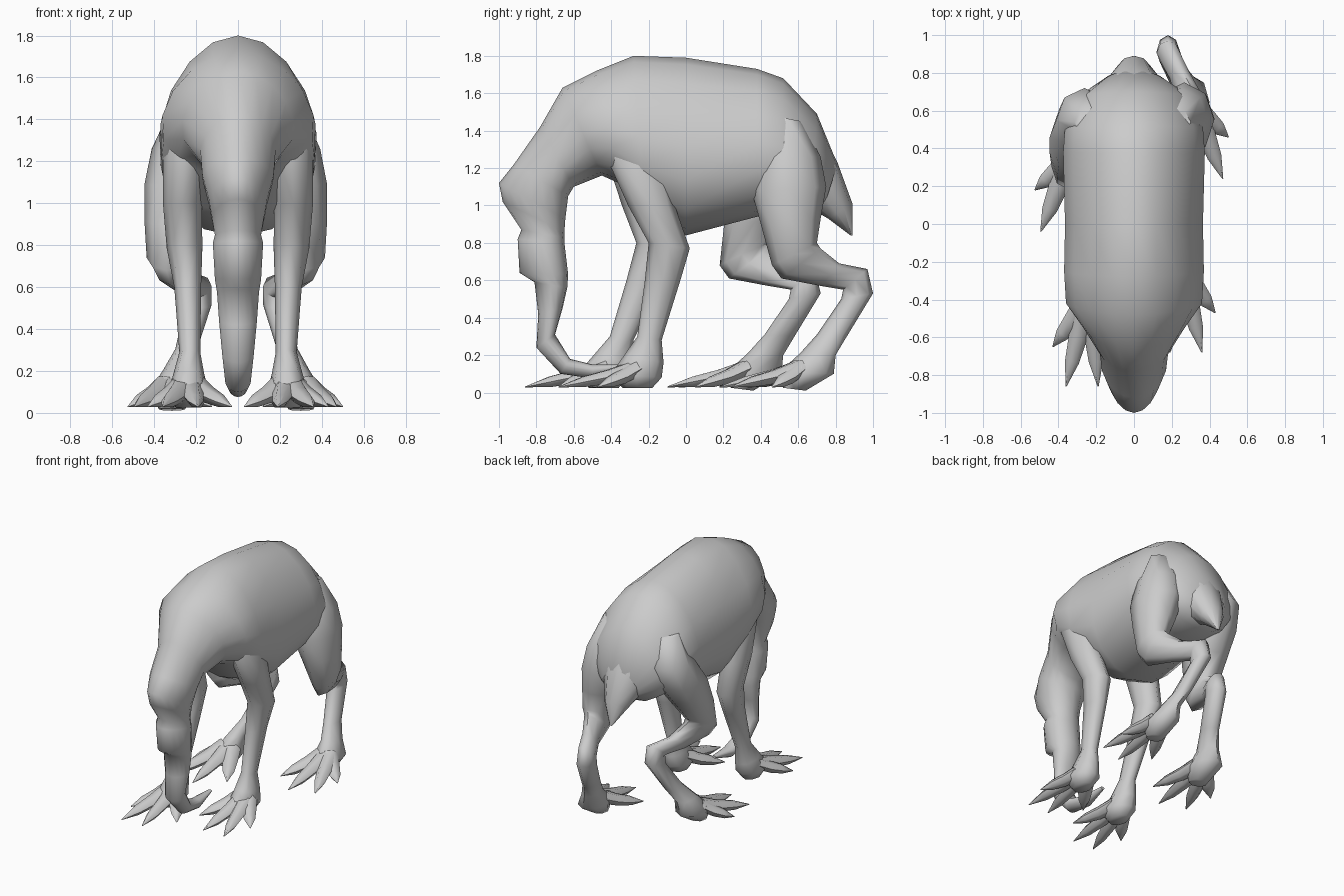
import bpy, bmesh, math
from mathutils import Vector

if "Cube" in bpy.data.objects:
    bpy.data.objects.remove(bpy.data.objects["Cube"], do_unlink=True)

hide = bpy.data.materials.new("grey_hide")
hide.use_nodes = True
colour = (0.6, 0.6, 0.6, 1)
hide.diffuse_color = colour
hide.node_tree.nodes["Principled BSDF"].inputs["Base Color"].default_value = colour


def loft(bm, rings, sides, taper=0):
    """Skin a row of ovals (centre, two half axes); taper narrows the first-axis end."""
    loops = []
    for c, a, b in rings:
        turn = [2 * math.pi * i / sides for i in range(sides)]
        loops.append([bm.verts.new(c + a * math.cos(t) + b * math.sin(t) * (1 - taper * math.cos(t)))
                      for t in turn])
    for low, high in zip(loops, loops[1:]):
        for i in range(sides):
            j = (i + 1) % sides
            bm.faces.new((low[i], low[j], high[j], high[i]))
    bm.faces.new(loops[0])
    bm.faces.new(loops[-1])


def section(y1, z1, y2, z2, x, half_width):
    """Oval spanning two side-profile points."""
    p, q = Vector((x, y1, z1)), Vector((x, y2, z2))
    return (p + q) / 2, (p - q) / 2, Vector((half_width, 0, 0))


def finish(name, bm):
    bmesh.ops.recalc_face_normals(bm, faces=bm.faces)
    mesh = bpy.data.meshes.new(name)
    bm.to_mesh(mesh)
    bm.free()
    mesh.materials.append(hide)
    obj = bpy.data.objects.new(name, mesh)
    bpy.context.collection.objects.link(obj)
    bpy.ops.object.select_all(action="DESELECT")
    obj.select_set(True)
    bpy.context.view_layer.objects.active = obj
    bpy.ops.object.shade_smooth_by_angle(angle=math.radians(60))


# Body, head and curled trunk: upper y z, lower y z, half width
BODY = [
    (.81, 1.22, .74, 1.0, .15), (.7, 1.49, .66, .95, .29), (.52, 1.68, .5, .95, .365),
    (.38, 1.73, .38, .94, .375), (0, 1.79, 0, .84, .365), (-.28, 1.8, -.22, .95, .37),
    (-.48, 1.72, -.36, 1.12, .36), (-.66, 1.63, -.45, 1.16, .265),
    (-.78, 1.42, -.6, 1.1, .18), (-.92, 1.22, -.63, 1.05, .17),
    (-1, 1.12, -.645, .93, .14), (-.98, 1.02, -.65, .86, .125),
    (-.88, .87, -.65, .83, .11), (-.9, .82, -.65, .8, .12), (-.89, .64, -.63, .63, .11),
    (-.81, .59, -.635, .56, .1), (-.79, .42, -.66, .45, .09), (-.8, .24, -.7, .31, .075),
    (-.67, .1, -.62, .18, .06), (-.5, .075, -.5, .15, .045), (-.33, .13, -.33, .15, .015),
]
bm = bmesh.new()
loft(bm, [section(*s[:4], 0, s[4]) for s in BODY], 16, .17)
finish("body_and_trunk", bm)

# Short drooping tail
bm = bmesh.new()
TAIL = [(.68, 1.48, .55, 1.0, .2), (.81, 1.23, .69, .97, .15),
        (.89, 1.01, .76, .93, .085), (.89, .84, .88, .84, .01)]
loft(bm, [section(*s[:4], 0, s[4]) for s in TAIL], 10)
finish("tail", bm)

# Legs: front y z, back y z, x, half width
FRONT = [
    (-.36, 1.5, -.14, 1.45, .17, .1), (-.43, 1.27, -.1, 1.22, .25, .108),
    (-.31, 1.0, -.06, 1.0, .265, .093), (-.2, .8, .02, .77, .255, .085),
    (-.22, .6, -.03, .6, .24, .064), (-.26, .3, -.13, .28, .23, .05),
    (-.33, .2, -.12, .16, .235, .075), (-.4, .1, -.13, .08, .235, .1),
    (-.34, .025, -.18, .025, .235, .06),
]
HIND = [
    (.46, 1.48, .62, 1.45, .2, .1), (.38, 1.26, .72, 1.26, .25, .142),
    (.35, 1.08, .75, 1.1, .265, .16),
    (.4, .9, .72, .93, .295, .13), (.46, .68, .7, .8, .325, .09),
    (.51, .61, .72, .77, .305, .075), (.72, .57, .82, .69, .25, .06),
    (.84, .55, .97, .66, .18, .06), (.83, .5, 1, .53, .18, .06),
    (.7, .31, .86, .3, .235, .05), (.61, .21, .8, .2, .28, .06),
    (.5, .11, .79, .1, .3, .1), (.52, .025, .64, .01, .3, .06),
]
# Toe tips: x, y
FRONT_TOES = [(.43, -.47), (.36, -.68), (.19, -.68), (.03, -.5)]
HIND_TOES = [(.5, .46), (.47, .24), (.29, .18), (.12, .33)]


def toe(bm, root, tip):
    """Knuckled toe ending in a pointed claw."""
    along = tip - root
    across = Vector((-along.y, along.x, 0)).normalized()
    rings = []
    for t, lift, r in [(0, 0, .06), (.35, -.01, .05), (.68, -.005, .038), (1, 0, .003)]:
        centre = root + along * t + Vector((0, 0, lift))
        rings.append((centre, across * r, Vector((0, 0, r * .85))))
    loft(bm, rings, 6)


def leg(name, profile, toes, foot, side, stride, top, reach):
    """Leg with four toes; the stride pushes its lower part forward."""
    def place(v):
        slide = min(max((top - v.z) / reach, 0), 1) * stride
        return Vector((v.x * side, v.y - slide, v.z))

    bm = bmesh.new()
    loft(bm, [section(*s) for s in profile], 8)
    for x, y in toes:
        root = Vector((foot[0] + (x - foot[0]) * .2, foot[1], .13))
        toe(bm, root, Vector((x, y, .03)))
    for v in bm.verts:
        v.co = place(v.co)
    finish(name, bm)


# The right hind leg is set slightly wider
for label, side, spread, stride in (("left", 1, 1, 0), ("right", -1, -1.05, 1)):
    leg(label + "_front_leg", FRONT, FRONT_TOES, (.235, -.27), side, .18 * stride, 1.2, 1.1)
    leg(label + "_hind_leg", HIND, HIND_TOES, (.3, .6), spread, .28 * stride, 1.25, .5)
